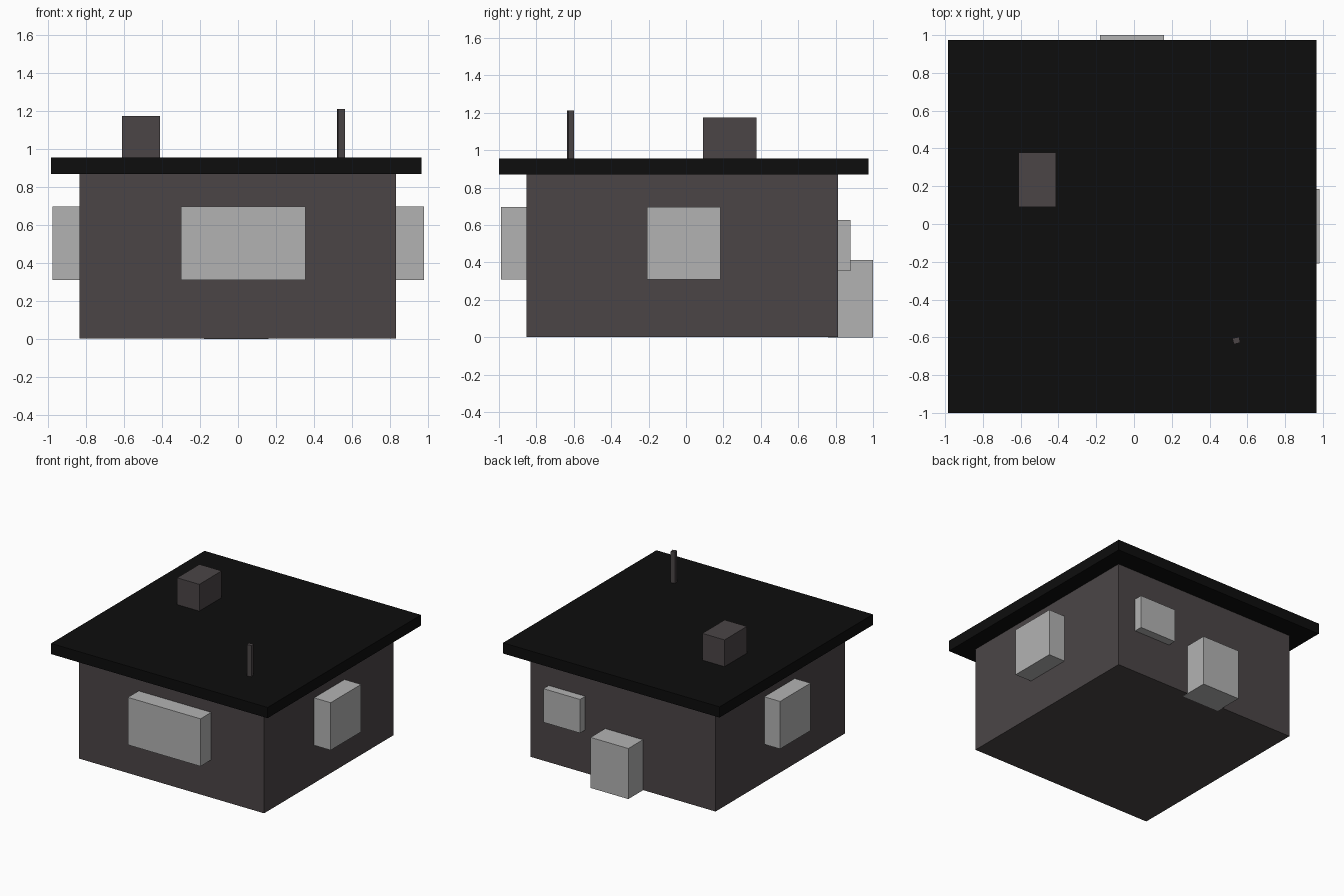
import bpy
import math

if "Cube" in bpy.data.objects:
    bpy.data.objects.remove(bpy.data.objects["Cube"])


def material(name, rgb):
    m = bpy.data.materials.new(name)
    m.diffuse_color = (*rgb, 1)
    m.use_nodes = True
    m.node_tree.nodes["Principled BSDF"].inputs["Base Color"].default_value = m.diffuse_color
    return m


WALL = material("dark_wall", (0.07, 0.06, 0.062))
ROOF = material("black_roof", (0.004, 0.004, 0.004))
PANE = material("pale_grey", (0.45, 0.45, 0.45))


def box(name, x, y, z, mat, turn=0):
    """Box from (min, max) extents on each axis, turned about its own z."""
    mid = [(a + b) / 2 for a, b in (x, y, z)]
    bpy.ops.mesh.primitive_cube_add(size=1, location=mid)
    o = bpy.context.object
    o.name = name
    o.scale = [b - a for a, b in (x, y, z)]
    o.rotation_euler.z = math.radians(turn)
    o.data.materials.append(mat)
    return o


# House shell
box("walls", (-0.835, 0.832), (-0.852, 0.812), (0.002, 0.872), WALL)
box("roof", (-0.985, 0.967), (-1.0, 0.975), (0.87, 0.957), ROOF)

# Roof fittings
box("chimney", (-0.612, -0.412), (0.09, 0.378), (0.94, 1.175), WALL)
box("vent_pipe", (0.524, 0.560), (-0.633, -0.601), (0.94, 1.212), WALL, turn=12)

# Front window and the matching pair on the sides
box("front_window", (-0.30, 0.355), (-0.99, -0.80), (0.31, 0.697), PANE)
for side, x in (("left", (-0.977, -0.78)), ("right", (0.78, 0.981))):
    box(side + "_window", x, (-0.208, 0.184), (0.31, 0.697), PANE)

# Back door and small back window
box("back_door", (-0.18, 0.16), (0.76, 1.0), (0.0, 0.412), PANE)
box("back_window", (0.34, 0.67), (0.76, 0.88), (0.353, 0.627), PANE)
